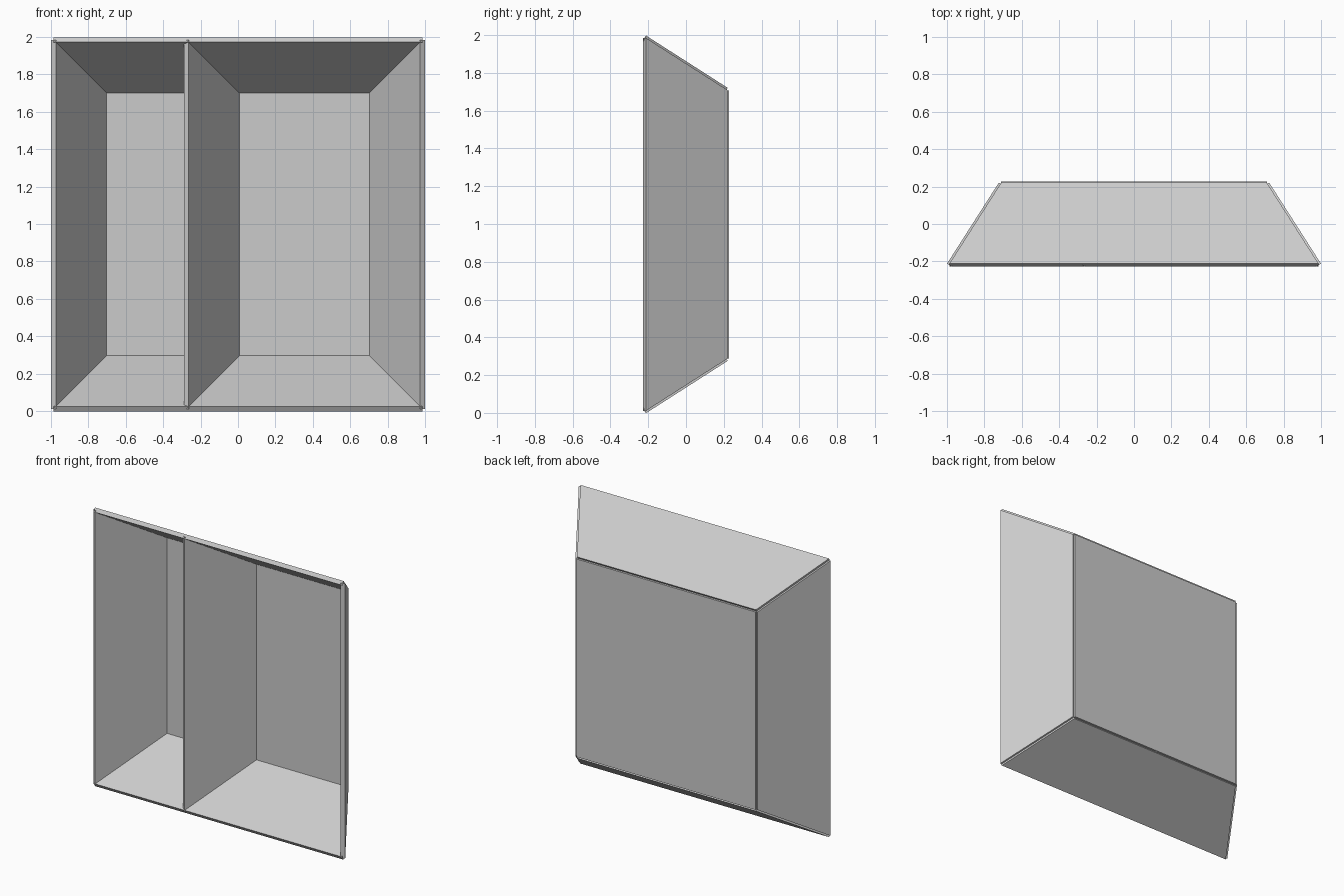
import bpy

cube = bpy.data.objects.get("Cube")
if cube:
    bpy.data.objects.remove(cube, do_unlink=True)

# One plain grey for every panel
grey = bpy.data.materials.new("light grey")
grey.use_nodes = True
colour = (0.6, 0.6, 0.6, 1)
grey.diffuse_color = colour
grey.node_tree.nodes["Principled BSDF"].inputs["Base Color"].default_value = colour

THICK = 0.03
FRONT, BACK = 0.987, 0.71        # half sizes of the mouth and of the back
Y_FRONT, Y_BACK = -0.22, 0.213
MID = 0.998                      # height of the centre


def panel(name, corners):
    """Flat sheet of board, thickened evenly about its middle plane."""
    mesh = bpy.data.meshes.new(name)
    mesh.from_pydata([(x, y, z + MID) for x, y, z in corners], [], [range(4)])
    mesh.materials.append(grey)
    obj = bpy.data.objects.new(name, mesh)
    bpy.context.collection.objects.link(obj)
    board = obj.modifiers.new("board", "SOLIDIFY")
    board.thickness = THICK
    board.offset = 0


def upright(name, side, shift=0):
    """Slanted upright board; side is +1 for left, -1 for right."""
    f, b = side * FRONT + shift, side * BACK + shift
    panel(name, [(f, Y_FRONT, -FRONT), (f, Y_FRONT, FRONT),
                 (b, Y_BACK, BACK), (b, Y_BACK, -BACK)])


def level(name, side):
    """Slanted top or bottom board; side is +1 for top, -1 for bottom."""
    f, b = side * FRONT, side * BACK
    panel(name, [(-FRONT, Y_FRONT, f), (FRONT, Y_FRONT, f),
                 (BACK, Y_BACK, b), (-BACK, Y_BACK, b)])


# Outer shell
upright("left_side", 1)
upright("right_side", -1)
level("top_panel", 1)
level("bottom_panel", -1)
panel("back_panel", [(-BACK, Y_BACK, -BACK), (BACK, Y_BACK, -BACK),
                     (BACK, Y_BACK, BACK), (-BACK, Y_BACK, BACK)])

# Inner divider, parallel to the right side
upright("divider", -1, BACK)
